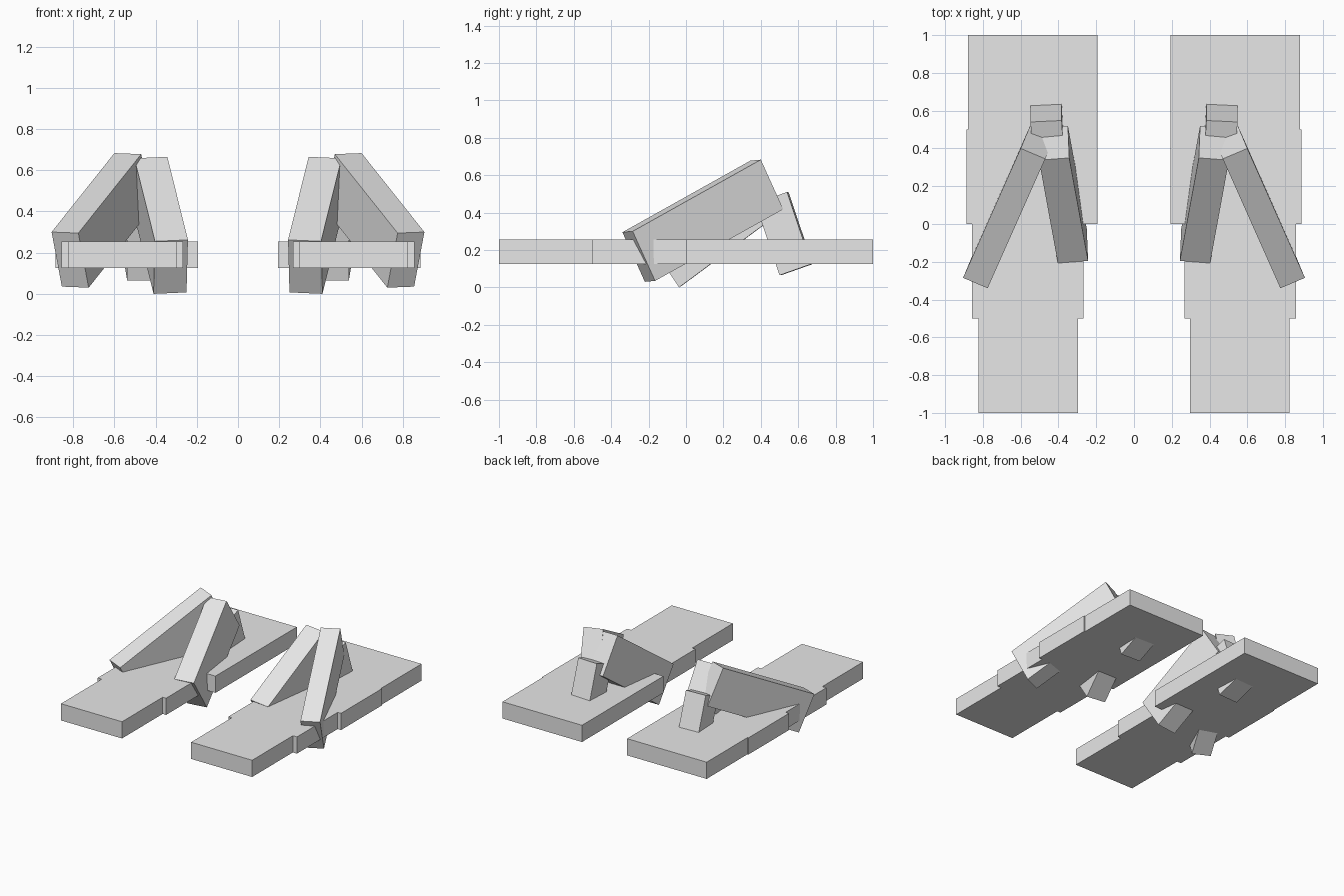
import bpy
import bmesh
from mathutils import Matrix, Vector

if "Cube" in bpy.data.objects:
    bpy.data.objects.remove(bpy.data.objects["Cube"], do_unlink=True)

grey = bpy.data.materials.new("light grey")
grey.use_nodes = True
grey.diffuse_color = (0.8, 0.8, 0.8, 1)
grey.node_tree.nodes["Principled BSDF"].inputs["Base Color"].default_value = (0.8, 0.8, 0.8, 1)


def finish(name, bm, side):
    """Mirror the part for the right shoe and link it as an object."""
    if side < 0:
        bmesh.ops.scale(bm, vec=(-1, 1, 1), verts=bm.verts)
    bmesh.ops.recalc_face_normals(bm, faces=bm.faces)
    mesh = bpy.data.meshes.new(name)
    bm.to_mesh(mesh)
    bm.free()
    mesh.materials.append(grey)
    bpy.context.collection.objects.link(bpy.data.objects.new(name, mesh))


def tilted_box(name, side, corner, width, depth, height):
    """Box spanned by three edge vectors from one corner."""
    bm = bmesh.new()
    bmesh.ops.create_cube(bm, size=1)
    edges = [Vector(e) for e in (width, depth, height)]
    matrix = Matrix(edges).transposed().to_4x4()
    matrix.translation = Vector(corner) + sum(edges, Vector()) / 2
    bmesh.ops.transform(bm, matrix=matrix, verts=bm.verts)
    finish(name, bm, side)


def sole(name, side, bottom=0.125, thickness=0.13):
    """Stepped outline, toe to heel, extruded upwards."""
    steps = [(-1, 0.297, 0.822), (-0.5, 0.268, 0.857), (0, 0.194, 0.886), (0.5, 0.194, 0.878)]
    inner, outer = [], []
    for y, x_in, x_out in steps:
        for end in (y, y + 0.5):
            if (x_in, end) not in inner:
                inner.append((x_in, end))
            outer.append((x_out, end))
    bm = bmesh.new()
    face = bm.faces.new([bm.verts.new((x, y, bottom)) for x, y in outer + inner[::-1]])
    top = bmesh.ops.extrude_face_region(bm, geom=[face])["geom"]
    bmesh.ops.translate(bm, vec=(0, 0, thickness),
                        verts=[v for v in top if isinstance(v, bmesh.types.BMVert)])
    finish(name, bm, side)


for label, side in (("left", 1), ("right", -1)):
    sole(label + "_sole", side)
    # Straps run from the sides up to the post
    tilted_box(label + "_outer_strap", side, (0.775, -0.34, 0.295),
               (0.13, 0.055, 0.005), (-0.305, 0.685, 0.383), (-0.05, 0.12, -0.265))
    tilted_box(label + "_inner_strap", side, (0.243, -0.195, 0.262),
               (0.16, -0.012, -0.007), (0.1, 0.545, 0.403), (0.007, 0.17, -0.255))
    # Post through the sole
    tilted_box(label + "_post", side, (0.373, 0.508, 0.065),
               (0.165, -0.008, 0), (0.01, 0.17, 0.06), (0, -0.13, 0.385))
